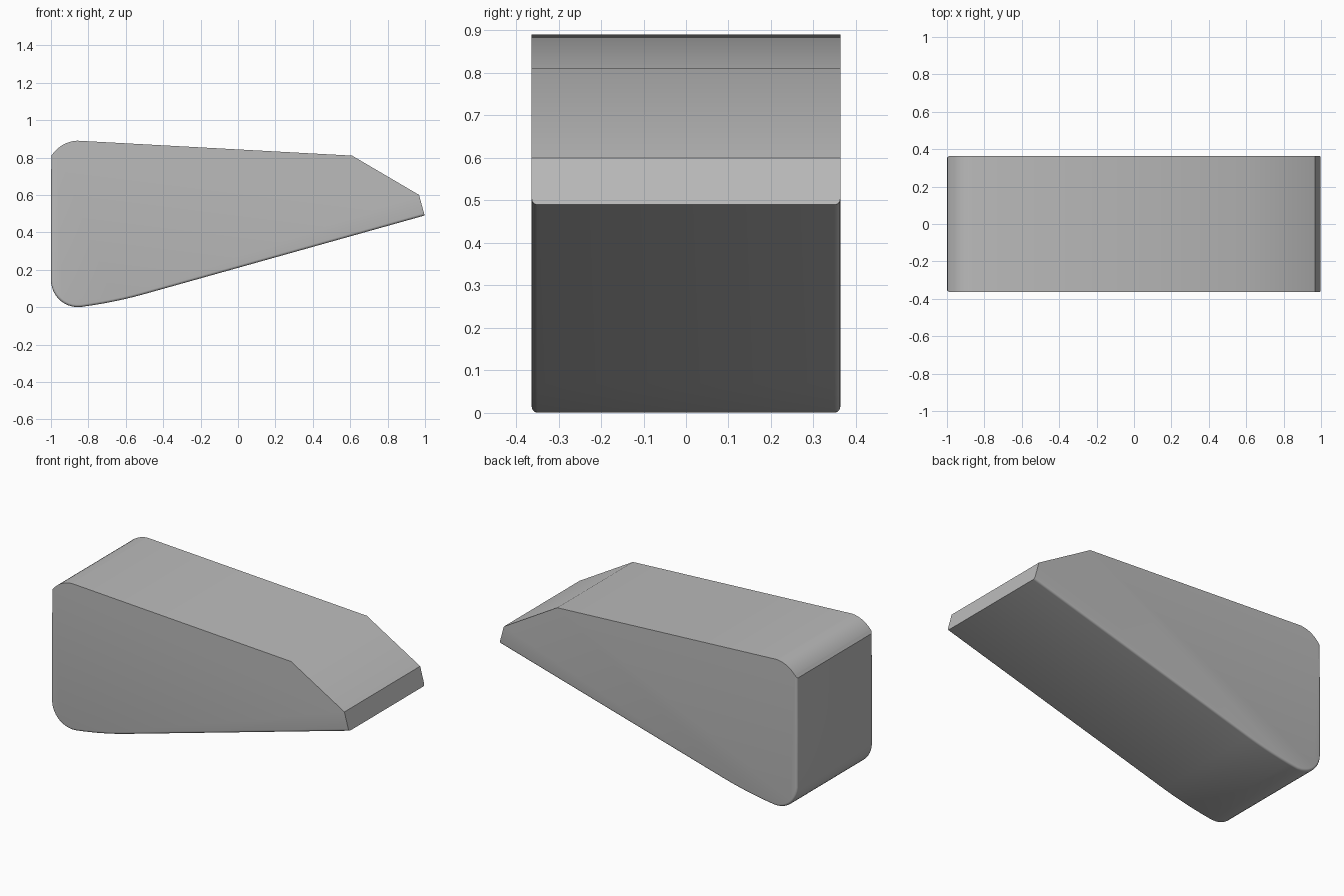
import bpy, bmesh, math
from mathutils import Vector

cube = bpy.data.objects.get("Cube")
if cube:
    bpy.data.objects.remove(cube, do_unlink=True)

HALF_WIDTH = 0.363

grey = bpy.data.materials.new("plain_grey")
grey.use_nodes = True
colour = (0.5, 0.5, 0.5, 1)
grey.diffuse_color = colour
grey.node_tree.nodes["Principled BSDF"].inputs["Base Color"].default_value = colour


def curve(a, b, c, steps):
    """Points of a quadratic curve from a to c, pulled towards b."""
    a, b, c = Vector(a), Vector(b), Vector(c)
    ts = [i / steps for i in range(steps + 1)]
    return [a * (1 - t) ** 2 + b * 2 * t * (1 - t) + c * t * t for t in ts]


def arc(centre, radius, start, end, steps):
    angles = [math.radians(start + (end - start) * i / steps) for i in range(steps + 1)]
    return [Vector((centre[0] + radius * math.cos(a), centre[1] + radius * math.sin(a)))
            for a in angles]


# Side profile: underside and back first, then the top and the nose
underside = [Vector((0.998, 0.49))]
underside += curve((-0.5, 0.07), (-0.66, 0.025), (-0.84, 0.001), 6)
underside += arc((-0.855, 0.145), 0.145, 265, 180, 10)
underside += [Vector((-1.0, 0.5))]
top = curve((-0.998, 0.81), (-0.945, 0.885), (-0.86, 0.89), 8)
nose = [Vector((0.61, 0.81)), Vector((0.968, 0.60))]
profile = underside + top + nose

bm = bmesh.new()
front = [bm.verts.new((p.x, -HALF_WIDTH, p.y)) for p in profile]
back = [bm.verts.new((p.x, HALF_WIDTH, p.y)) for p in profile]
n = len(profile)
bm.faces.new(front)
bm.faces.new(back)
for i in range(n):
    j = (i + 1) % n
    bm.faces.new((front[i], front[j], back[j], back[i]))
bmesh.ops.recalc_face_normals(bm, faces=bm.faces)

# Round the long edges of the underside and the upright end
rounded = [bm.edges.get((side[i], side[i + 1]))
           for side in (front, back) for i in range(len(underside))]
bmesh.ops.bevel(bm, geom=rounded, offset=0.024, offset_type='OFFSET',
                segments=4, profile=0.5, affect='EDGES', clamp_overlap=True)

mesh = bpy.data.meshes.new("wedge_body")
bm.to_mesh(mesh)
bm.free()
mesh.materials.append(grey)
body = bpy.data.objects.new("wedge_body", mesh)
bpy.context.collection.objects.link(body)

bpy.ops.object.select_all(action='DESELECT')
body.select_set(True)
bpy.context.view_layer.objects.active = body
bpy.ops.object.shade_smooth_by_angle(angle=math.radians(30))
